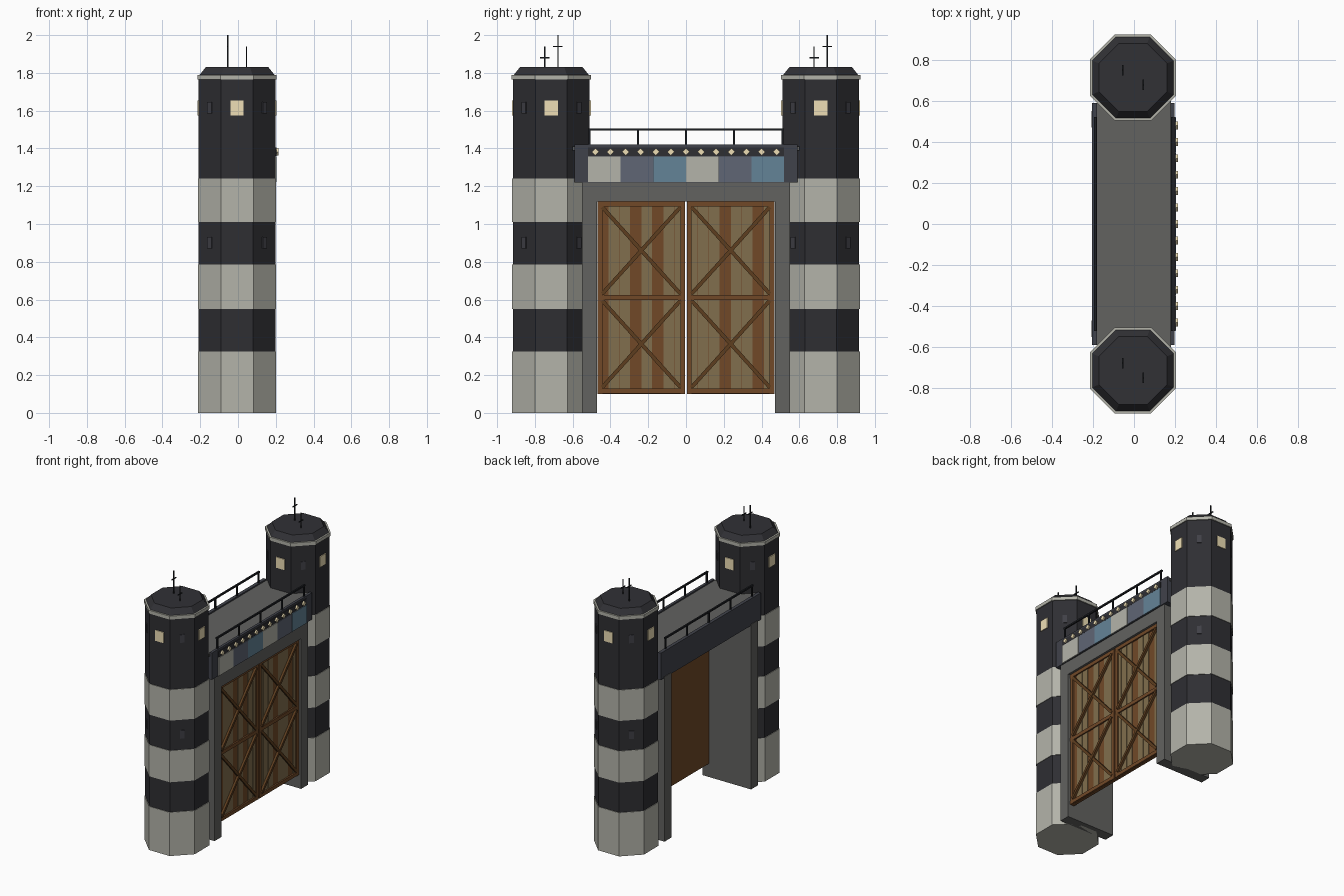
import bpy, bmesh
from math import pi, cos, atan2, hypot
from mathutils import Matrix, Vector

if "Cube" in bpy.data.objects:
    bpy.data.objects.remove(bpy.data.objects["Cube"])


def material(name, r, g, b):
    m = bpy.data.materials.new(name)
    m.diffuse_color = [(c / 255) ** 2.2 for c in (r, g, b)] + [1]
    m.use_nodes = True
    m.node_tree.nodes["Principled BSDF"].inputs["Base Color"].default_value = m.diffuse_color
    return m


LIGHT = material("pale_stone", 178, 178, 168)
DARK = material("dark_stone", 50, 50, 54)
ROOF = material("roof", 52, 52, 56)
GREY = material("concrete", 98, 98, 96)
BEAM = material("beam", 66, 68, 76)
GLOW = material("lit_window", 238, 222, 180)
SLOT = material("slot", 66, 66, 72)
METAL = material("metal", 34, 36, 40)
BROWN = material("brown_wood", 112, 74, 44)
TAN = material("tan_wood", 128, 110, 78)
BRACE = material("brace_wood", 94, 64, 36)
SLATE = material("slate_panel", 96, 102, 116)
BLUE = material("blue_panel", 100, 130, 150)
CX, TY = -0.005, 0.713      # tower axis


def finish(name, bm, mat):
    me = bpy.data.meshes.new(name)
    bm.to_mesh(me)
    bm.free()
    me.materials.append(mat)
    ob = bpy.data.objects.new(name, me)
    bpy.context.collection.objects.link(ob)
    return ob


def add_box(bm, centre, size, rot=Matrix.Identity(4)):
    m = Matrix.Translation(centre) @ rot @ Matrix.Diagonal((*size, 1))
    bmesh.ops.create_cube(bm, size=1, matrix=m)


def boxes(name, mat, ranges):
    """One object from boxes given as (x0, x1, y0, y1, z0, z1)."""
    bm = bmesh.new()
    for x0, x1, y0, y1, z0, z1 in ranges:
        add_box(bm, ((x0 + x1) / 2, (y0 + y1) / 2, (z0 + z1) / 2),
                (x1 - x0, y1 - y0, z1 - z0))
    return finish(name, bm, mat)


def octagon(name, mat, y, z0, z1, a0, a1):
    """Eight-sided section with flats on the axes; a0, a1 are apothems."""
    bm = bmesh.new()
    k = 1 / cos(pi / 8)
    m = Matrix.Translation((CX, y, (z0 + z1) / 2)) @ Matrix.Rotation(pi / 8, 4, 'Z')
    bmesh.ops.create_cone(bm, cap_ends=True, segments=8, radius1=a0 * k,
                          radius2=a1 * k, depth=z1 - z0, matrix=m)
    return finish(name, bm, mat)


def tower(side, y):
    # striped shaft
    levels = [0, 0.325, 0.55, 0.785, 1.01, 1.24, 1.765]
    for i, (z0, z1) in enumerate(zip(levels, levels[1:])):
        a = 0.203 if i % 2 else 0.207
        octagon(f"{side}_tower_band_{i + 1}", DARK if i % 2 else LIGHT, y, z0, z1, a, a)
    # cornice and roof
    octagon(f"{side}_tower_cornice", LIGHT, y, 1.765, 1.79, 0.21, 0.21)
    octagon(f"{side}_tower_roof", ROOF, y, 1.79, 1.83, 0.198, 0.166)
    # lit windows on the axis faces, slots on the diagonal faces
    lit, slots = bmesh.new(), bmesh.new()
    for i in range(8):
        rot = Matrix.Rotation(i * pi / 4, 4, 'Z')
        out = rot @ Vector((0.203, 0, 0)) + Vector((CX, y, 0))
        if i % 2 == 0:
            add_box(lit, out + Vector((0, 0, 1.615)), (0.012, 0.07, 0.08), rot)
        else:
            for z in (0.9, 1.615):
                add_box(slots, out + Vector((0, 0, z)), (0.012, 0.032, 0.06), rot)
    finish(f"{side}_tower_windows", lit, GLOW)
    finish(f"{side}_tower_slots", slots, SLOT)
    # masts with crossbars
    bars = []
    for x, dy, top in ((-0.055, 0.035, 2.0), (0.045, -0.035, 1.94)):
        my, r = y + dy, 0.0035
        bars.append((x - r, x + r, my - r, my + r, 1.82, top))
        bars.append((x - r, x + r, my - 0.025, my + 0.025, top - 0.063, top - 0.057))
    boxes(f"{side}_tower_masts", METAL, bars)


tower("front", -TY)
tower("back", TY)

# gate walls, lintel over the doors
boxes("gate_walls", GREY, [(-0.208, 0.192, s - 0.04, s + 0.04, 0, 1.23) for s in (-0.51, 0.51)])
boxes("lintel", GREY, [(0.13, 0.191, -0.47, 0.47, 1.12, 1.23)])

# bridge: beam, walkway, fascia boards
boxes("bridge_beam", BEAM, [(-0.195, 0.192, -0.59, 0.59, 1.22, 1.395)])
boxes("walkway", GREY, [(-0.18, 0.18, -0.6, 0.6, 1.39, 1.41)])
boxes("fascia_boards", BEAM, [(-0.205, -0.18, -0.59, 0.59, 1.22, 1.42),
                              (0.178, 0.198, -0.59, 0.59, 1.22, 1.42)])
boxes("fascia_strip", DARK, [(0.19, 0.203, -0.52, 0.52, 1.36, 1.405)])

# coloured fascia panels
w = 1.04 / 6
for i in range(6):
    y = -0.52 + i * w
    boxes(f"fascia_panel_{i + 1}", (LIGHT, SLATE, BLUE)[i % 3],
          [(0.19, 0.205, y + 0.001, y + w - 0.001, 1.222, 1.358)])

# diamond lamps
bm = bmesh.new()
for i in range(13):
    add_box(bm, (0.206, -0.48 + 0.08 * i, 1.382), (0.016, 0.027, 0.027),
            Matrix.Rotation(pi / 4, 4, 'X'))
finish("diamond_lamps", bm, GLOW)

# railings on both edges of the walkway
rails = []
for x in (-0.188, 0.186):
    rails.append((x - 0.006, x + 0.006, -0.52, 0.52, 1.494, 1.506))
    for i in range(5):
        y = -0.51 + 0.255 * i
        rails.append((x - 0.005, x + 0.005, y - 0.005, y + 0.005, 1.4, 1.5))
boxes("railings", METAL, rails)

# door leaves: backing, planks, frame and cross braces
Z0, Z1, ZM, P = 0.1, 1.12, 0.61, 0.465 / 8
for name, y0, tan in (("left", -0.469, (1, 2, 4, 6, 7)), ("right", 0.004, (0, 1, 2, 4, 5, 7))):
    y1 = y0 + 0.465
    boxes(f"{name}_door", BROWN, [(0.14, 0.162, y0, y1, Z0, Z1)])
    boxes(f"{name}_door_planks", TAN, [
        (0.155, 0.165, y0 + P * i + 0.001, y0 + P * (i + 1) - 0.001, Z0 + 0.03, Z1 - 0.025)
        for i in tan])
    bm = bmesh.new()
    yc = (y0 + y1) / 2
    for z in (Z0 + 0.015, ZM, Z1 - 0.013):
        add_box(bm, (0.167, yc, z), (0.014, 0.465, 0.027))
    for y in (y0 + 0.013, y1 - 0.013):
        add_box(bm, (0.167, y, ZM), (0.013, 0.026, Z1 - Z0))
    finish(f"{name}_door_frame", bm, BROWN)
    bm = bmesh.new()
    dy, dz = 0.415, 0.46
    for z in (0.365, 0.86):
        for s in (1, -1):
            add_box(bm, (0.171 + 0.002 * s, yc, z), (0.016, hypot(dy, dz), 0.02),
                    Matrix.Rotation(s * atan2(dz, dy), 4, 'X'))
    finish(f"{name}_door_braces", bm, BRACE)
